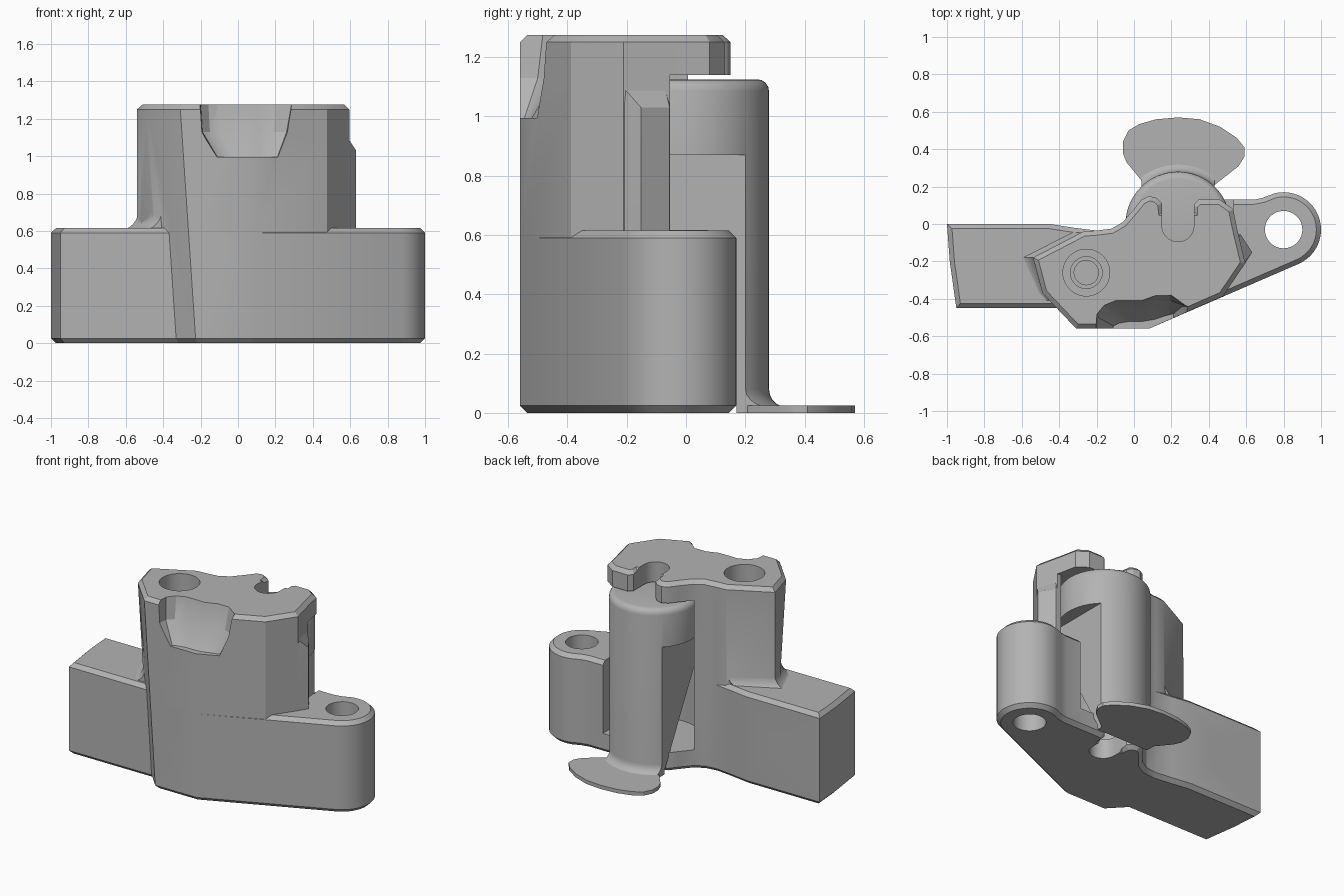
import bpy, bmesh, math
from math import sin, cos, radians

if "Cube" in bpy.data.objects:
    bpy.data.objects.remove(bpy.data.objects["Cube"])

grey = bpy.data.materials.new("plain grey")
grey.use_nodes = True
grey.diffuse_color = (0.45, 0.45, 0.45, 1)
grey.node_tree.nodes["Principled BSDF"].inputs["Base Color"].default_value = (0.45, 0.45, 0.45, 1)


def loft(name, rings, chamfer=0, segments=1, caps="both"):
    """Solid through rings of equal point count; each ring is (z, [(x, y), ...])."""
    bm = bmesh.new()
    rows = [[bm.verts.new((x, y, z)) for x, y in pts] for z, pts in rings]
    n = len(rows[0])
    for a, b in zip(rows, rows[1:]):
        for i in range(n):
            j = (i + 1) % n
            bm.faces.new((a[i], a[j], b[j], b[i]))
    low, high = bm.faces.new(rows[0][::-1]), bm.faces.new(rows[-1])
    bmesh.ops.recalc_face_normals(bm, faces=bm.faces)
    if chamfer:
        edges = list(high.edges) + (list(low.edges) if caps == "both" else [])
        bmesh.ops.bevel(bm, geom=edges, offset=chamfer, segments=segments,
                        profile=0.5, affect="EDGES", clamp_overlap=False)
    me = bpy.data.meshes.new(name)
    bm.to_mesh(me)
    bm.free()
    ob = bpy.data.objects.new(name, me)
    bpy.context.collection.objects.link(ob)
    me.materials.append(grey)
    return ob


def prism(name, pts, z0, z1, chamfer=0):
    return loft(name, [(z0, pts), (z1, pts)], chamfer)


def circle(x, y, r, n=48, start=0, end=360):
    full = end - start == 360
    steps = n if full else n - 1
    return [(x + r * cos(radians(start + (end - start) * i / steps)),
             y + r * sin(radians(start + (end - start) * i / steps))) for i in range(n)]


def box(x0, x1, y0, y1, z0, z1):
    return prism("cutter", [(x0, y0), (x1, y0), (x1, y1), (x0, y1)], z0, z1)


def hole(x, y, steps):
    return loft("cutter", [(z, circle(x, y, r)) for z, r in steps])


def combine(target, tool, operation="DIFFERENCE"):
    mod = target.modifiers.new("combine", "BOOLEAN")
    mod.object, mod.operation, mod.solver = tool, operation, "EXACT"
    bpy.context.view_layer.objects.active = target
    bpy.ops.object.modifier_apply(modifier=mod.name)
    bpy.data.objects.remove(tool)


CX = 0.235   # barrel axis
BEV = 0.025

# Rear outline shared by the tall block and the low block
mouth = [(0.46, 0.13), (0.345, 0.13), (0.315, 0.1), (0.315, 0.07), (0.155, 0.07),
         (0.15, 0.11), (0.12, 0.14), (0.08, 0.15), (0.04, 0.13), (0.0, 0.08),
         (-0.06, 0.01), (-0.12, -0.025), (-0.2, -0.035)]

# Low block with side arm and rounded lug
low = ([(-1, 0), (-0.985, -0.2), (-0.95, -0.45), (-0.33, -0.45), (-0.22, -0.56), (0.08, -0.56)]
       + circle(0.8, -0.03, 0.2, 24, -66, 105) + [(0.69, 0.14), (0.64, 0.13)]
       + mouth + [(-0.32, -0.02), (-0.45, 0)])
body = prism("bracket_body", low, 0, 0.615, BEV)

# Tall block with one leaning front facet
tall_right = [(0.08, -0.56), (0.475, -0.387), (0.595, -0.21), (0.55, -0.02), (0.53, 0.08)] + mouth
top = [(-0.27, -0.04), (-0.54, -0.18), (-0.49, -0.37), (-0.31, -0.56)] + tall_right
base = [(-0.27, -0.04), (-0.54, -0.18), (-0.405, -0.37), (-0.225, -0.56)] + tall_right
combine(body, loft("tall_block", [(0, base), (1.275, top)], BEV), "UNION")

# Concave fillet between the arm and the tall block
skirt = []
for i in range(7):
    a = radians(90 * i / 6)
    d = 0.1 * (1 - sin(a)) - 0.004
    skirt.append((0.605 + 0.11 * (1 - cos(a)),
                  [(-0.2, -0.1), (-0.27 - d, -0.045), (-0.535 - d, -0.18), (-0.45 - d, -0.37),
                   (-0.41 - d, -0.41), (-0.2, -0.41)]))
combine(body, loft("arm_fillet", skirt), "UNION")

# Side rib beside the barrel pocket
rib = [(0.475, -0.387), (0.632, -0.152), (0.57, -0.055), (0.45, -0.05)]
rib_top = [(0.475, -0.387), (0.592, -0.205), (0.56, -0.07), (0.45, -0.05)]
combine(body, loft("side_rib", [(0.4, rib), (1.03, rib), (1.09, rib_top)]), "UNION")

# Barrel pocket, open to the rear
combine(body, prism("cutter", circle(CX, 0, 0.3, 64), 0.13, 1.14))
combine(body, box(-0.062, 0.531, -0.05, 0.5, 0.13, 1.14))
combine(body, box(0.4, 0.8, -0.054, 0.5, 0.616, 1.14))

# Keyhole slots in roof and floor
slot = circle(CX, -0.01, 0.085, 24, -180, 0) + [(CX + 0.085, 0.3), (CX - 0.085, 0.3)]
for z0, z1 in ((1.05, 1.4), (-0.1, 0.2)):
    combine(body, prism("cutter", slot, z0, z1))

# Thumb scoop at the front top
scoop_low = [(-0.13, -0.7), (-0.11, -0.545), (-0.08, -0.53), (-0.02, -0.52), (0.05, -0.52),
             (0.11, -0.51), (0.17, -0.49), (0.21, -0.48), (0.23, -0.7)]
scoop_mid = [(-0.2, -0.7), (-0.19, -0.5), (-0.15, -0.46), (-0.09, -0.44), (0.04, -0.44),
             (0.11, -0.42), (0.19, -0.41), (0.26, -0.44), (0.29, -0.7)]
scoop_top = [(-0.23, -0.7), (-0.2, -0.48), (-0.16, -0.43), (-0.1, -0.405), (0.04, -0.405),
             (0.12, -0.375), (0.2, -0.375), (0.29, -0.44), (0.31, -0.7)]
combine(body, loft("cutter", [(0.995, scoop_low), (1.13, scoop_mid), (1.3, scoop_top)]))

# Lug hole, stepped top hole and countersunk cross hole
combine(body, hole(0.8, -0.03, [(-0.1, 0.1), (0.8, 0.1)]))
combine(body, hole(-0.255, -0.26, [(0.3, 0.065), (0.8, 0.065), (0.8, 0.085), (1.0, 0.085),
                                   (1.0, 0.125), (1.4, 0.125)]))
cross = hole(-0.735, -0.31, [(-0.6, 0.13), (-0.45, 0.13), (-0.42, 0.108), (-0.03, 0.108),
                             (0, 0.13), (0.2, 0.13)])
for v in cross.data.vertices:   # turn the hole to run front to back
    x, y, z = v.co
    v.co = (x, z, -y)
cross.data.flip_normals()
combine(body, cross)

# Barrel lever: full barrel on top, wedge-shaped post below
rings = []
for i in range(6):              # flared foot
    a = radians(90 * i / 5)
    rings.append((0.02 + 0.06 * (1 - cos(a)), circle(CX, 0, 0.28 + 0.06 * (1 - sin(a)), 64)))
rings.append((1.125, circle(CX, 0, 0.28, 64)))
lever = loft("barrel_lever", [(0, rings[0][1])] + rings, 0.04, 4, caps="top")
for side in (-1, 1):
    x0, x1 = sorted((CX + side * 0.195, CX + side * 0.6))
    combine(lever, box(x0, x1, -0.5, 0.5, -0.1, 0.87))
wedge = [(-0.1, [(-1, -0.6), (1, -0.6), (1, 0.17), (-1, 0.17)]),
         (0.03, [(-1, -0.6), (1, -0.6), (1, 0.17), (-1, 0.17)]),
         (0.88, [(-1, -0.6), (1, -0.6), (1, -0.29), (-1, -0.29)])]
combine(lever, loft("cutter", wedge))

# Thin fan-shaped finger tab
fan = [(0.05, 0.17), (0.05, 0.22), (-0.04, 0.33), (-0.06, 0.38), (-0.06, 0.44), (-0.03, 0.5),
       (0.03, 0.535), (0.12, 0.56), (0.235, 0.57), (0.35, 0.56), (0.46, 0.52), (0.55, 0.46),
       (0.59, 0.41), (0.59, 0.36), (0.56, 0.31), (0.42, 0.2), (0.42, 0.17)]
combine(lever, prism("finger_tab", fan, 0, 0.025), "UNION")

for ob in (body, lever):
    bpy.ops.object.select_all(action="DESELECT")
    ob.select_set(True)
    bpy.context.view_layer.objects.active = ob
    bpy.ops.object.shade_smooth_by_angle(angle=radians(25))
